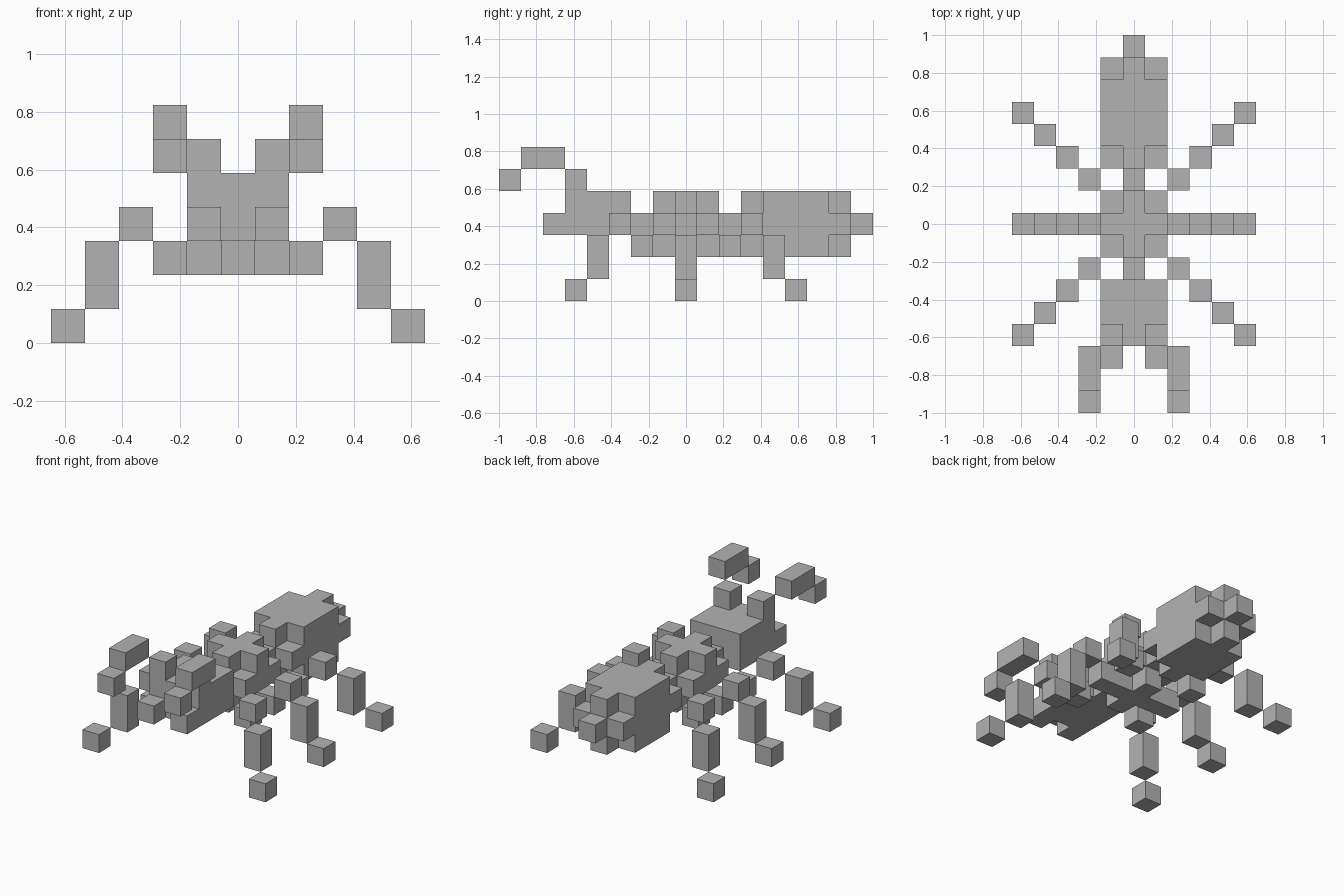
import bpy
import bmesh

U = 2 / 17  # edge of one block

if "Cube" in bpy.data.objects:
    bpy.data.objects.remove(bpy.data.objects["Cube"], do_unlink=True)

grey = bpy.data.materials.new("plain grey")
grey.use_nodes = True
grey.diffuse_color = (0.45, 0.45, 0.45, 1)
grey.node_tree.nodes["Principled BSDF"].inputs["Base Color"].default_value = grey.diffuse_color


def fill(xs, ys, zs):
    """Block cells in inclusive ranges of x, y and z."""
    return {(x, y, z)
            for x in range(xs[0], xs[1] + 1)
            for y in range(ys[0], ys[1] + 1)
            for z in range(zs[0], zs[1] + 1)}


def trim_edges(cells, ys, zs):
    """Take the corner columns off a rounded body section."""
    return {c for c in cells
            if not (abs(c[0]) == 1 and c[1] in ys and c[2] in zs)}


def make_part(name, cells):
    """Mesh the outer skin of a set of block cells."""
    bm = bmesh.new()
    corners = {}

    def corner(key):
        if key not in corners:
            x, y, z = key
            corners[key] = bm.verts.new(((x - 0.5) * U, (y - 0.5) * U, z * U))
        return corners[key]

    for cell in sorted(cells):
        for axis in range(3):
            b, c = (axis + 1) % 3, (axis + 2) % 3
            for side in (0, 1):
                beside = list(cell)
                beside[axis] += 2 * side - 1
                if tuple(beside) in cells:
                    continue
                ring = []
                for db, dc in ((0, 0), (1, 0), (1, 1), (0, 1)):
                    key = list(cell)
                    key[axis] += side
                    key[b] += db
                    key[c] += dc
                    ring.append(corner(tuple(key)))
                bm.faces.new(ring if side else ring[::-1])
    # Merge flat neighbouring squares into clean faces
    bmesh.ops.dissolve_limit(bm, angle_limit=0.01, verts=bm.verts[:], edges=bm.edges[:])
    mesh = bpy.data.meshes.new(name)
    bm.to_mesh(mesh)
    bm.free()
    mesh.materials.append(grey)
    bpy.context.collection.objects.link(bpy.data.objects.new(name, mesh))


# Body sections, from front to back
make_part("head", fill((-1, 1), (-5, -3), (3, 4)))
make_part("front_waist", fill((0, 0), (-2, -2), (3, 3)))
make_part("thorax", trim_edges(fill((-1, 1), (-1, 1), (2, 4)), (-1, 1), (2, 4)))
make_part("rear_waist", fill((0, 0), (2, 2), (3, 3)))
make_part("abdomen", trim_edges(fill((-1, 1), (3, 7), (2, 4)), (3, 7), (2, 4)))
make_part("tail_tip", fill((0, 0), (8, 8), (3, 3)))

# Paired parts
for side, s in (("left", 1), ("right", -1)):
    make_part(f"{side}_mandible", {(s, -6, 3)})
    make_part(f"{side}_antenna",
              {(s, -5, 5), (2 * s, -6, 6), (2 * s, -7, 6), (2 * s, -8, 5)})
    for place, d in (("front", -1), ("middle", 0), ("rear", 1)):
        # Each leg steps outwards: hip, knee, two-block shin, foot
        steps = ((2, 2), (3, 3), (4, 2), (4, 1), (5, 0))
        make_part(f"{side}_{place}_leg", {(s * r, d * r, z) for r, z in steps})
